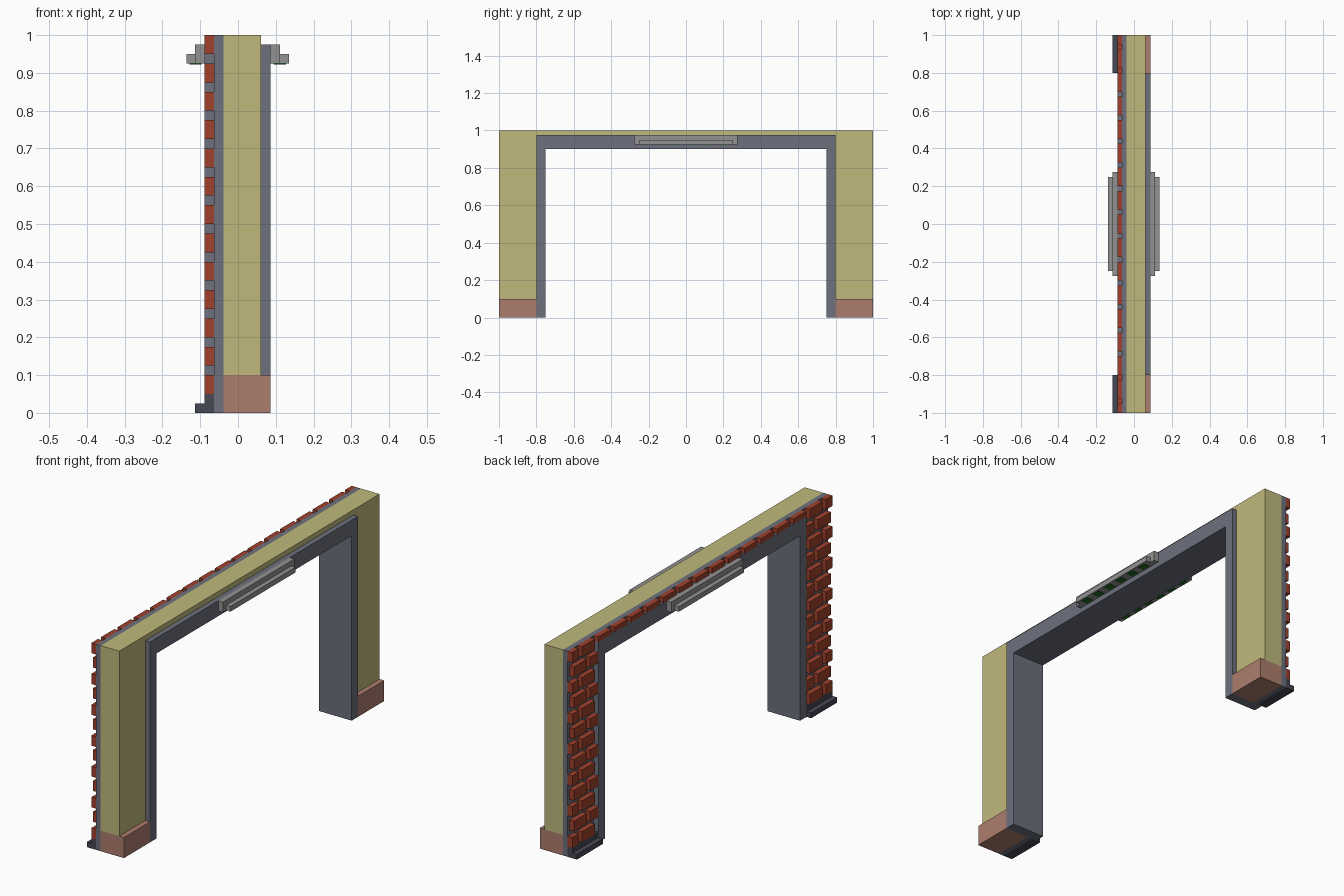
import bpy, bmesh

cube = bpy.data.objects.get("Cube")
if cube:
    bpy.data.objects.remove(cube, do_unlink=True)


def material(name, rgb):
    lin = [((c / 255 + 0.055) / 1.055) ** 2.4 for c in rgb] + [1.0]
    m = bpy.data.materials.new(name)
    m.use_nodes = True
    m.diffuse_color = lin
    bsdf = next(n for n in m.node_tree.nodes if n.type == 'BSDF_PRINCIPLED')
    bsdf.inputs["Base Color"].default_value = lin
    return m


PLASTER = material("yellow plaster", (191, 185, 122))
STONE = material("blue grey stone", (109, 112, 125))
BRICK = material("red brick", (160, 65, 44))
SKIRT = material("pink skirting", (174, 125, 110))
DARK = material("dark plinth", (70, 72, 83))
LAMP = material("light grey", (146, 146, 146))
GREEN = material("green", (28, 105, 32))


def finish(name, bm, mat):
    bmesh.ops.recalc_face_normals(bm, faces=bm.faces)
    me = bpy.data.meshes.new(name)
    bm.to_mesh(me)
    bm.free()
    me.materials.append(mat)
    ob = bpy.data.objects.new(name, me)
    bpy.context.collection.objects.link(ob)
    return ob


def add_box(bm, x, y, z):
    verts = bmesh.ops.create_cube(bm, size=1)["verts"]
    for v in verts:
        v.co = [(a + b) / 2 + c * (b - a) for (a, b), c in zip((x, y, z), v.co)]


def boxes(name, mat, items):
    bm = bmesh.new()
    for x, y, z in items:
        add_box(bm, x, y, z)
    return finish(name, bm, mat)


def prism(name, mat, pts, axis, lo, hi):
    """Extrude a closed outline along x (points are y, z) or y (points are x, z)."""
    bm = bmesh.new()
    vs = [bm.verts.new((lo, a, b) if axis == "x" else (a, lo, b)) for a, b in pts]
    face = bm.faces.new(vs)
    new = bmesh.ops.extrude_face_region(bm, geom=[face])["geom"]
    step = (hi - lo, 0, 0) if axis == "x" else (0, hi - lo, 0)
    bmesh.ops.translate(bm, vec=step, verts=[g for g in new if isinstance(g, bmesh.types.BMVert)])
    return finish(name, bm, mat)


def arch(name, mat, outer, inner, top, under, base, x0, x1):
    half = [(outer, base), (outer, top), (-outer, top), (-outer, base),
            (-inner, base), (-inner, under), (inner, under), (inner, base)]
    return prism(name, mat, half, "x", x0, x1)


# Wall core, the stone layer behind the bricks, and the opening's lining
arch("plaster_wall", PLASTER, 1.0, 0.8, 1.0, 0.975, 0.1, -0.0385, 0.0615)
arch("brick_backing", STONE, 1.0, 0.8, 1.0, 0.975, 0.0, -0.0635, -0.0385)
arch("opening_frame", STONE, 0.8, 0.75, 0.975, 0.9, 0.0, -0.0885, 0.0865)

# Skirting and stepped plinth at each leg
for side, s in (("left_back", 1), ("right_front", -1)):
    a, b = sorted((s * 0.8, s * 1.0))
    boxes("skirting_" + side, SKIRT, [((-0.0385, 0.0865), (a, b), (0, 0.1))])
    step = [(-0.0635, 0), (-0.1135, 0), (-0.1135, 0.025),
            (-0.0885, 0.025), (-0.0885, 0.05), (-0.0635, 0.05)]
    prism("plinth_" + side, DARK, step, "y", a, b)

# Running-bond bricks on the legs and along the lintel
bricks = []
X = (-0.0885, -0.0635)
for row in range(13):
    z0 = 0.05 + row * 0.075
    offset = 0.0 if row % 2 == 0 else 0.0625
    for k in range(-9, 10):
        c = k * 0.125 + offset
        for lo, hi, floor in ((-1, -0.8, 0), (-0.8, 0.8, 0.975), (0.8, 1, 0)):
            a, b, z = max(lo, c - 0.05), min(hi, c + 0.05), max(z0, floor)
            if b - a > 0.005 and z0 + 0.05 - z > 0.005:
                bricks.append((X, (a, b), (z, z0 + 0.05)))
boxes("bricks", BRICK, bricks)

# Stepped lamp housings on both faces, with green strips underneath
for side, s, face in (("left", 1, 0.0865), ("right", -1, 0.0885)):
    def span(d0, d1):
        return tuple(sorted((s * (face + d0), s * (face + d1))))
    boxes("lamp_housing_" + side, LAMP, [
        (span(0, 0.025), (-0.275, 0.275), (0.925, 0.975)),
        (span(0.025, 0.048), (-0.25, 0.25), (0.925, 0.95))])
    boxes("lamp_strips_" + side, GREEN, [
        (span(0.008, 0.04), (y - 0.02, y + 0.02), (0.922, 0.925))
        for y in (-0.2 + 0.08 * i for i in range(6))])
